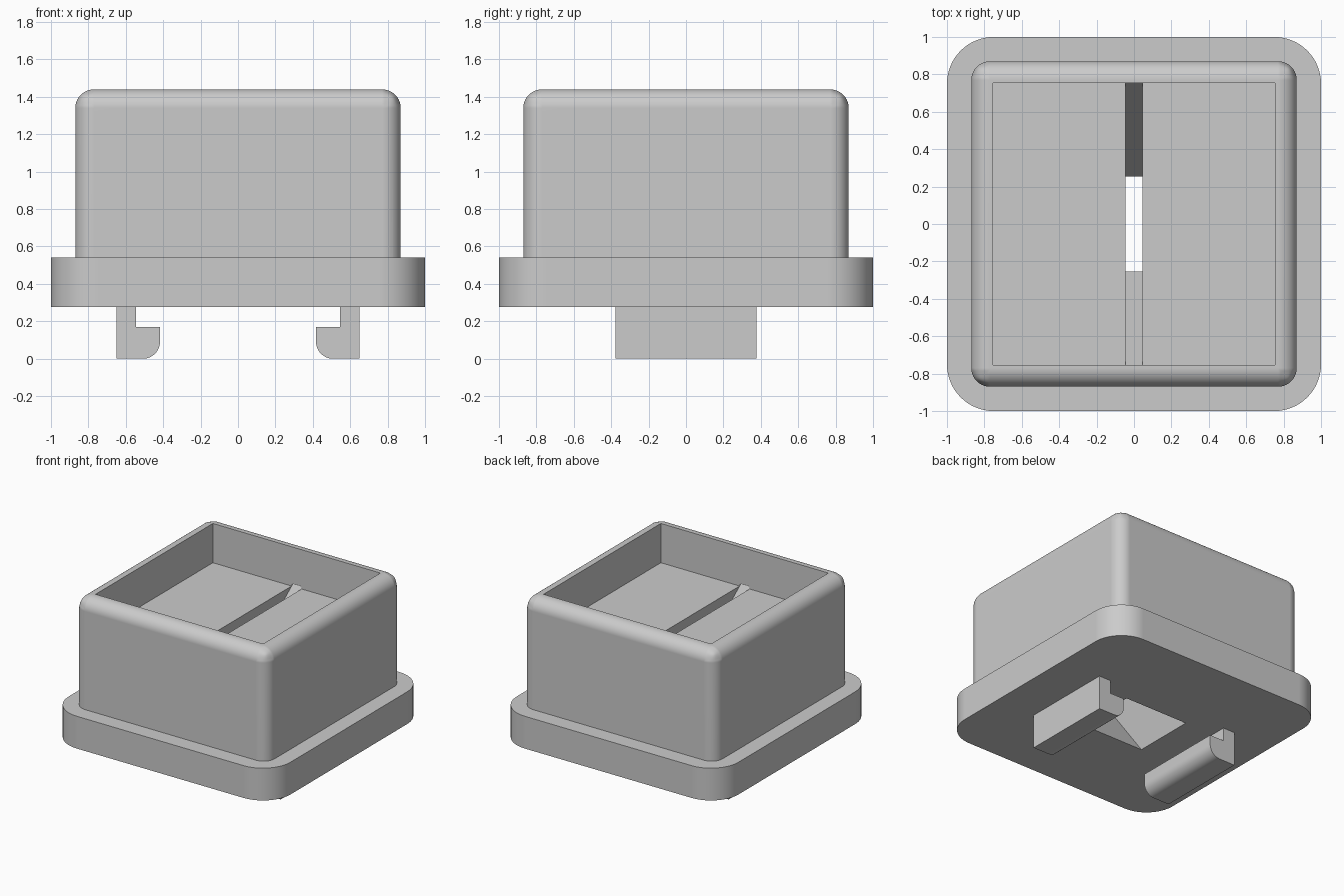
import bpy, bmesh, math

if "Cube" in bpy.data.objects:
    bpy.data.objects.remove(bpy.data.objects["Cube"], do_unlink=True)

grey = bpy.data.materials.new("light_grey")
grey.use_nodes = True
colour = (0.6, 0.6, 0.6, 1)
grey.diffuse_color = colour
grey.node_tree.nodes["Principled BSDF"].inputs["Base Color"].default_value = colour

PLATE_Z, STEP_Z, FLOOR_Z, TOP_Z = 0.277, 0.54, 1.12, 1.44


def finish(name, bm):
    bmesh.ops.recalc_face_normals(bm, faces=bm.faces[:])
    mesh = bpy.data.meshes.new(name)
    bm.to_mesh(mesh)
    bm.free()
    mesh.materials.append(grey)
    obj = bpy.data.objects.new(name, mesh)
    bpy.context.collection.objects.link(obj)
    return obj


def loft(bottom, top, z0, z1):
    """Four-sided solid between two centred rectangles given as half sizes."""
    bm = bmesh.new()
    corners = [(-1, -1), (1, -1), (1, 1), (-1, 1)]
    rings = [[bm.verts.new((sx * half[0], sy * half[1], z)) for sx, sy in corners]
             for half, z in ((bottom, z0), (top, z1))]
    for ring in rings:
        bm.faces.new(ring)
    for i in range(4):
        j = (i + 1) % 4
        bm.faces.new((rings[0][i], rings[0][j], rings[1][j], rings[1][i]))
    return bm


def round_edges(bm, radius, segments, rule):
    edges = [e for e in bm.edges if rule(e.verts[0].co, e.verts[1].co)]
    bmesh.ops.bevel(bm, geom=edges, offset=radius, segments=segments,
                    profile=0.5, affect='EDGES', clamp_overlap=True)


def select_only(obj):
    bpy.ops.object.select_all(action='DESELECT')
    obj.select_set(True)
    bpy.context.view_layer.objects.active = obj


def combine(target, tool, operation):
    select_only(target)
    mod = target.modifiers.new(operation.lower(), 'BOOLEAN')
    mod.operation, mod.solver, mod.object = operation, 'EXACT', tool
    bpy.ops.object.modifier_apply(modifier=mod.name)
    bpy.data.objects.remove(tool, do_unlink=True)


def smooth(obj):
    select_only(obj)
    bpy.ops.object.shade_smooth_by_angle(angle=math.radians(30))
    mod = obj.modifiers.new("even_normals", 'WEIGHTED_NORMAL')
    mod.keep_sharp = True


# Base plate with rounded corners
bm = loft((1, 1), (1, 1), PLATE_Z, STEP_Z)
round_edges(bm, 0.25, 16, lambda a, b: abs(a.z - b.z) > 0.01)
housing = finish("housing", bm)

# Upper box, rounded on its sides and top rim
bm = loft((0.87, 0.87), (0.87, 0.87), STEP_Z - 0.1, TOP_Z)
round_edges(bm, 0.1, 10, lambda a, b: max(a.z, b.z) > STEP_Z)
combine(housing, finish("upper_box", bm), 'UNION')

# Open tray in the top
tray = finish("tray_cutter", loft((0.755, 0.755), (0.755, 0.755), FLOOR_Z, TOP_Z + 0.2))
combine(housing, tray, 'DIFFERENCE')

# Tapering shaft from the tray slot to the wider opening underneath
bottom, top = (0.285, 0.255), (0.045, 0.755)
slope = [(t - b) / (FLOOR_Z - PLATE_Z) for b, t in zip(bottom, top)]
extra = 0.02
shaft = finish("shaft_cutter", loft([b - s * extra for b, s in zip(bottom, slope)],
                                    [t + s * extra for t, s in zip(top, slope)],
                                    PLATE_Z - extra, FLOOR_Z + extra))
combine(housing, shaft, 'DIFFERENCE')
smooth(housing)

# Pair of L-shaped clips under the plate, toes pointing inward
ARM_OUT, ARM_IN, TOE, TOE_TOP, TOE_R = 0.65, 0.545, 0.417, 0.17, 0.09
profile = [(ARM_OUT, 0), (ARM_OUT, PLATE_Z), (ARM_IN, PLATE_Z), (ARM_IN, TOE_TOP), (TOE, TOE_TOP)]
for i in range(9):
    a = math.pi / 2 * i / 8
    profile.append((TOE + TOE_R * (1 - math.cos(a)), TOE_R * (1 - math.sin(a))))
for side, name in ((1, "left_clip"), (-1, "right_clip")):
    bm = bmesh.new()
    face = bm.faces.new([bm.verts.new((side * x, -0.378, z)) for x, z in profile])
    extruded = bmesh.ops.extrude_face_region(bm, geom=[face])["geom"]
    bmesh.ops.translate(bm, vec=(0, 0.756, 0),
                        verts=[v for v in extruded if isinstance(v, bmesh.types.BMVert)])
    smooth(finish(name, bm))
